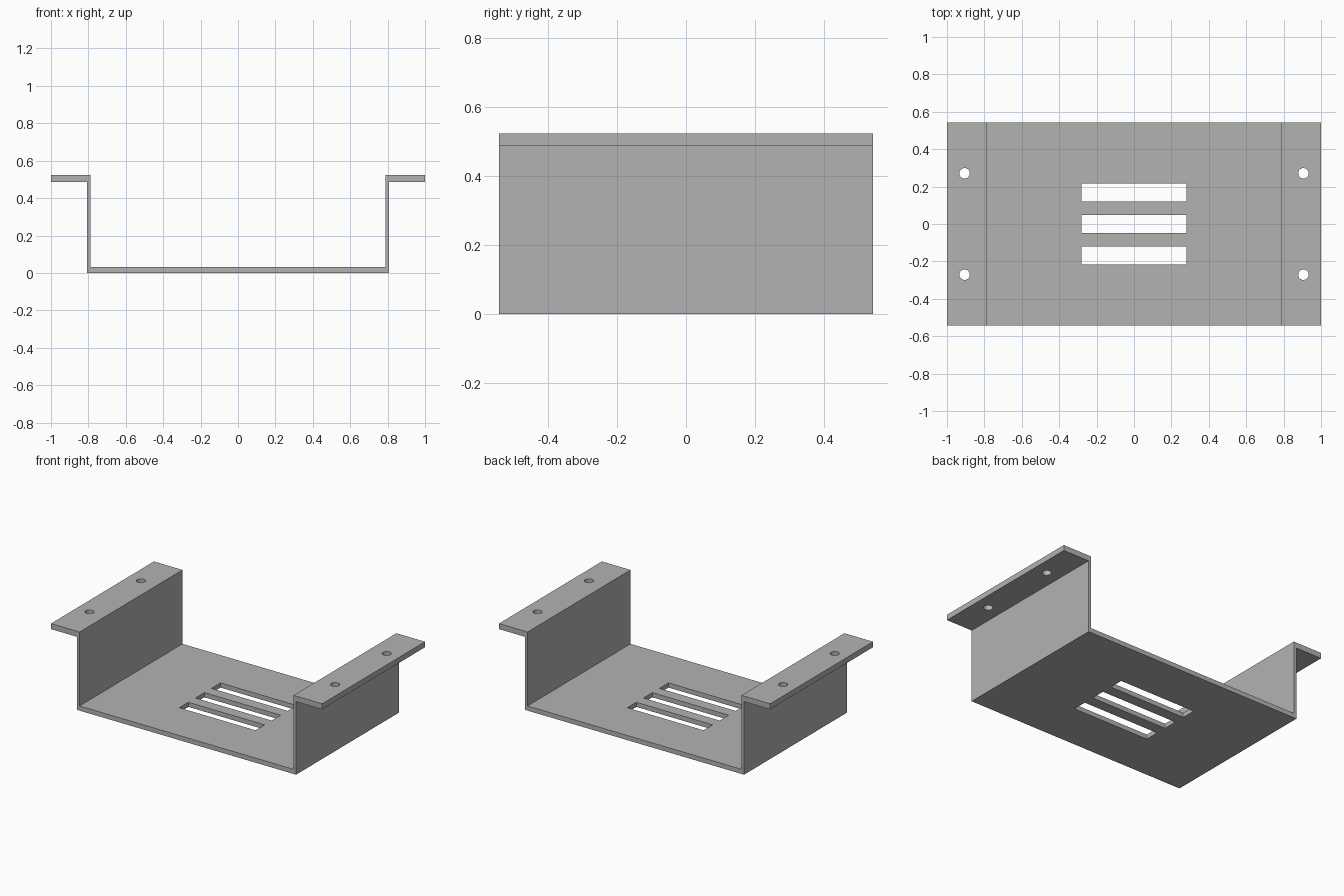
import bpy
import bmesh
from mathutils import Matrix

cube = bpy.data.objects.get("Cube")
if cube:
    bpy.data.objects.remove(cube, do_unlink=True)

DEPTH = 1.084       # full length along y
TOP = 0.524


def make_object(name, bm):
    bmesh.ops.recalc_face_normals(bm, faces=bm.faces)
    mesh = bpy.data.meshes.new(name)
    bm.to_mesh(mesh)
    bm.free()
    obj = bpy.data.objects.new(name, mesh)
    bpy.context.collection.objects.link(obj)
    return obj


# Single grey finish
grey = bpy.data.materials.new("plain grey")
grey.use_nodes = True
colour = (0.45, 0.45, 0.45, 1)
grey.diffuse_color = colour
grey.node_tree.nodes["Principled BSDF"].inputs["Base Color"].default_value = colour

# Bracket: half of the hat-shaped section, mirrored, then extruded along y
outer = [(0.808, 0), (0.808, 0.487), (1, 0.487), (1, TOP)]
inner = [(0.789, TOP), (0.789, 0.031)]
right_half = outer + inner
section = right_half + [(-x, z) for x, z in reversed(right_half)]
bm = bmesh.new()
face = bm.faces.new([bm.verts.new((x, -DEPTH / 2, z)) for x, z in section])
sweep = bmesh.ops.extrude_face_region(bm, geom=[face])
bmesh.ops.translate(bm, vec=(0, DEPTH, 0),
                    verts=[v for v in sweep["geom"] if isinstance(v, bmesh.types.BMVert)])
bracket = make_object("mounting_bracket", bm)
bracket.data.materials.append(grey)

# Cutters: three vent slots in the floor and four screw holes in the flanges
bm = bmesh.new()
for y in (-0.169, 0, 0.169):
    bmesh.ops.create_cube(bm, size=1, matrix=Matrix.Translation((0, y, 0))
                          @ Matrix.Diagonal((0.562, 0.095, 0.2, 1)))
for x in (-0.906, 0.906):
    for y in (-0.271, 0.271):
        bmesh.ops.create_cone(bm, cap_ends=True, segments=32, radius1=0.028,
                              radius2=0.028, depth=0.2,
                              matrix=Matrix.Translation((x, y, TOP)))
cutter = make_object("slot_and_hole_cutter", bm)
cutter.data.materials.append(grey)
cutter.hide_render = True

cut = bracket.modifiers.new("slots and holes", 'BOOLEAN')
cut.operation = 'DIFFERENCE'
cut.solver = 'EXACT'
cut.object = cutter
bpy.context.view_layer.objects.active = bracket
bracket.select_set(True)
bpy.ops.object.modifier_apply(modifier=cut.name)
bpy.data.objects.remove(cutter, do_unlink=True)

# Smooth hole walls, crisp folds
bpy.ops.object.shade_smooth_by_angle(angle=0.5)
